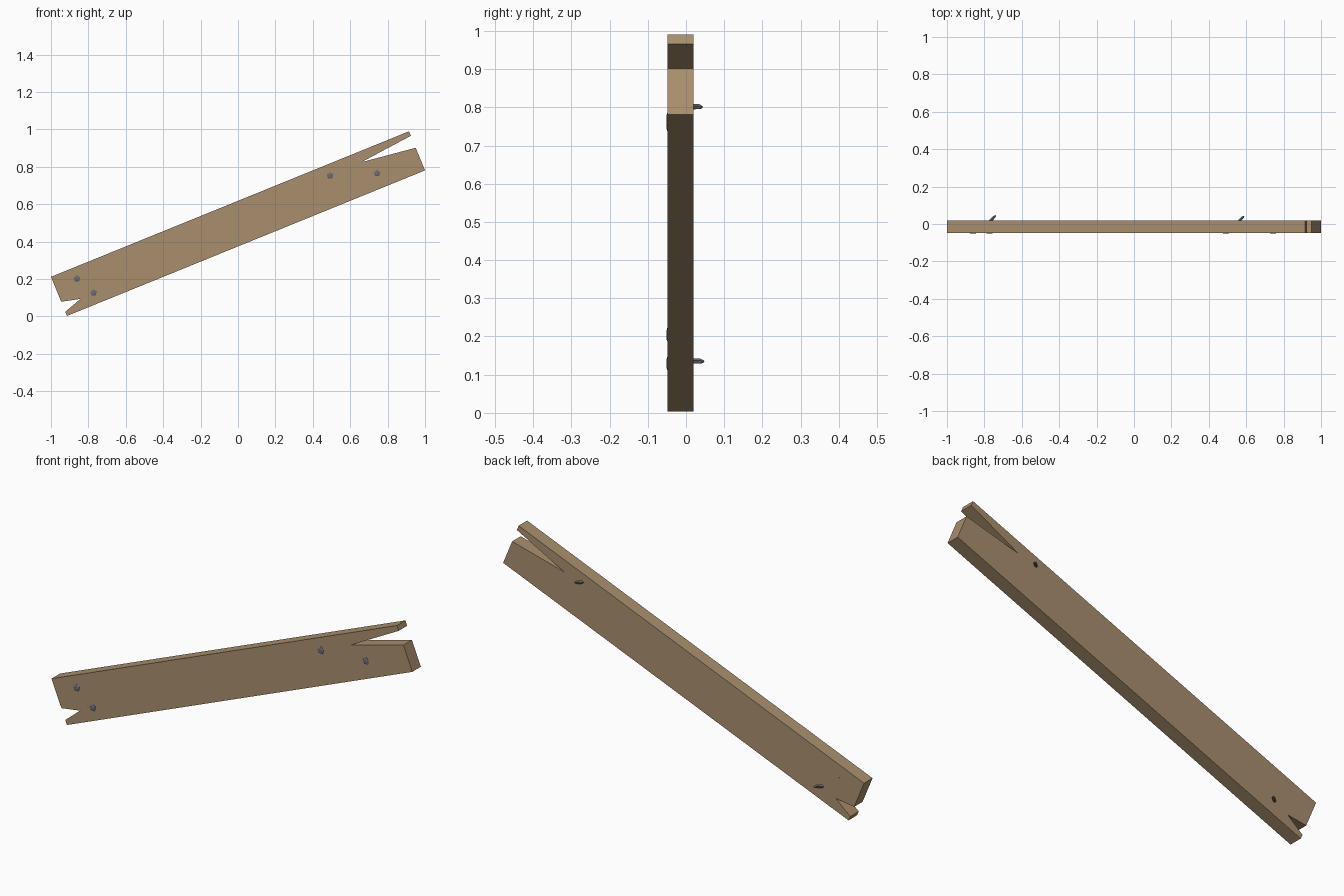
import bpy, bmesh, math
from mathutils import Vector

if "Cube" in bpy.data.objects:
    bpy.data.objects.remove(bpy.data.objects["Cube"])

FRONT, BACK = -0.048, 0.019


def material(name, rgb):
    m = bpy.data.materials.new(name)
    m.diffuse_color = (*rgb, 1)
    m.use_nodes = True
    m.node_tree.nodes["Principled BSDF"].inputs["Base Color"].default_value = m.diffuse_color
    return m


wood = material("weathered wood", (0.40, 0.275, 0.155))
iron = material("grey iron", (0.15, 0.155, 0.175))


def make_object(name, bm, mat):
    bmesh.ops.recalc_face_normals(bm, faces=bm.faces)
    me = bpy.data.meshes.new(name)
    bm.to_mesh(me)
    bm.free()
    me.materials.append(mat)
    ob = bpy.data.objects.new(name, me)
    bpy.context.collection.objects.link(ob)
    return ob


# plank: split-ended outline (x, z) extruded through its thickness
outline = [(-1.0, 0.212), (0.914, 0.99), (0.924, 0.966), (0.66, 0.825),
           (0.95, 0.902), (1.0, 0.781), (-0.914, 0.003), (-0.924, 0.025),
           (-0.842, 0.094), (-0.945, 0.079)]
bm = bmesh.new()
face = bm.faces.new([bm.verts.new((x, FRONT, z)) for x, z in outline])
ext = bmesh.ops.extrude_face_region(bm, geom=[face])
bmesh.ops.translate(bm, vec=(0, BACK - FRONT, 0),
                    verts=[v for v in ext["geom"] if isinstance(v, bmesh.types.BMVert)])
make_object("plank", bm, wood)


def lathe(name, rings, sides=5):
    """Loft pentagons; each ring is (centre, axis, radius)."""
    bm = bmesh.new()
    loops = []
    for centre, axis, r in rings:
        axis = Vector(axis).normalized()
        u = axis.cross(Vector((0, 0, 1))).normalized()
        w = u.cross(axis)
        loops.append([bm.verts.new(Vector(centre)
                      + r * (math.sin(a) * u + math.cos(a) * w))
                      for a in (2 * math.pi * i / sides for i in range(sides))])
    for a, b in zip(loops, loops[1:]):
        for i in range(sides):
            j = (i + 1) % sides
            bm.faces.new((a[i], a[j], b[j], b[i]))
    bm.faces.new(loops[0])
    bm.faces.new(loops[-1])
    make_object(name, bm, iron)


# nails: head position (x, z), and where the tip leaves the back (or None)
nails = [("upper_inner", 0.492, 0.753, (0.565, 0.801), 0.023),
         ("upper_outer", 0.743, 0.766, None, 0),
         ("lower_outer", -0.861, 0.203, (-0.861, 0.203), 0.0),
         ("lower_inner", -0.772, 0.128, (-0.766, 0.135), 0.027)]
Y = (0, 1, 0)
for name, x, z, out, reach in nails:
    # domed head
    lathe(name + "_nail_head", [((x, -0.0515, z), Y, 0.011),
                                ((x, -0.049, z), Y, 0.019),
                                ((x, -0.044, z), Y, 0.019)])
    if out is None:
        continue
    ox, oz = out
    if reach:
        # bent tip poking out of the back
        bend = (1, 1, 0)
        lathe(name + "_nail_tip", [((ox - 0.008, BACK - 0.008, oz), bend, 0.008),
                                   ((ox + reach * 0.7, BACK + reach * 0.7, oz), bend, 0.007),
                                   ((ox + reach, BACK + reach, oz), bend, 0.003)])
    else:
        # tip that barely breaks the surface
        lathe(name + "_nail_tip", [((ox, BACK - 0.02, oz), Y, 0.007),
                                   ((ox, BACK + 0.001, oz), Y, 0.002)])
